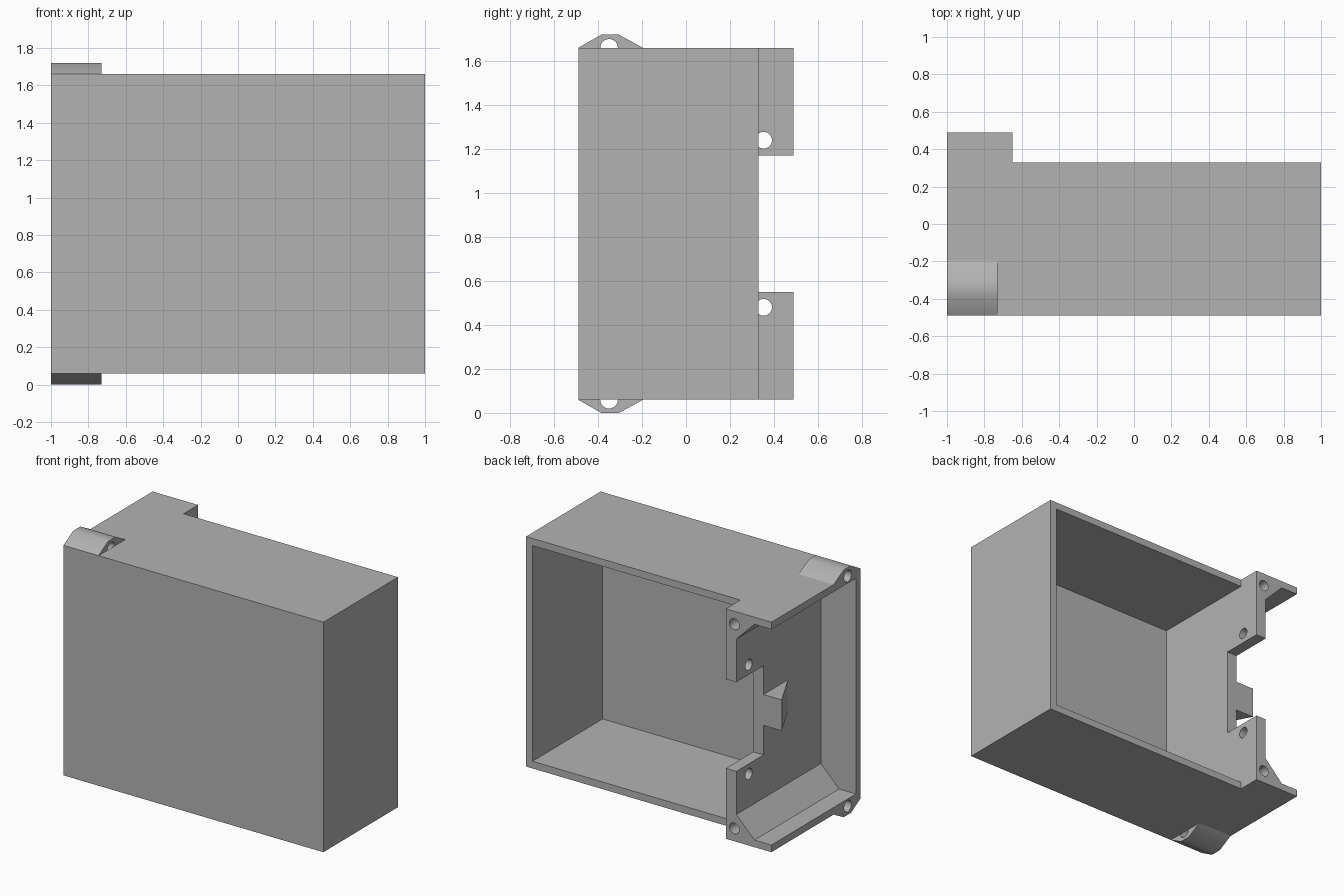
import bpy, bmesh, math

cube = bpy.data.objects.get("Cube")
if cube:
    bpy.data.objects.remove(cube, do_unlink=True)

grey = bpy.data.materials.new("plain grey")
grey.use_nodes = True
GREY = (0.45, 0.45, 0.45, 1)
grey.diffuse_color = GREY
grey.node_tree.nodes["Principled BSDF"].inputs["Base Color"].default_value = GREY

# Frame sizes
BOTTOM, TOP, HEIGHT = 0.06, 1.66, 1.72
FRONT, BACK, REAR = -0.49, 0.33, 0.49
WALL = 0.05
PART_L, PART_R = -0.73, -0.65    # partition wall faces
CHAMFER = 0.14


def prism(name, pts, axis, start, end):
    """Extrude a 2D profile along an axis; profile uses the other two axes in order."""
    def place(p, t):
        c = list(p)
        c.insert("xyz".index(axis), t)
        return c
    bm = bmesh.new()
    low = [bm.verts.new(place(p, start)) for p in pts]
    high = [bm.verts.new(place(p, end)) for p in pts]
    bm.faces.new(low)
    bm.faces.new(high)
    for i in range(len(pts)):
        j = (i + 1) % len(pts)
        bm.faces.new((low[i], low[j], high[j], high[i]))
    bmesh.ops.recalc_face_normals(bm, faces=bm.faces)
    mesh = bpy.data.meshes.new(name)
    bm.to_mesh(mesh)
    bm.free()
    mesh.materials.append(grey)
    obj = bpy.data.objects.new(name, mesh)
    bpy.context.collection.objects.link(obj)
    return obj


def box(name, x, y, z):
    pts = [(x[0], y[0]), (x[1], y[0]), (x[1], y[1]), (x[0], y[1])]
    return prism(name, pts, "z", *z)


def circle(u, v, r, n=32):
    return [(u + r * math.cos(math.tau * (i + 0.5) / n),
             v + r * math.sin(math.tau * (i + 0.5) / n)) for i in range(n)]


def cut(obj, cutter):
    mod = obj.modifiers.new("cut", 'BOOLEAN')
    mod.operation = 'DIFFERENCE'
    mod.solver = 'EXACT'
    mod.object = cutter
    select(obj)
    bpy.ops.object.modifier_apply(modifier=mod.name)
    bpy.data.objects.remove(cutter, do_unlink=True)


def select(obj):
    bpy.ops.object.select_all(action='DESELECT')
    obj.select_set(True)
    bpy.context.view_layer.objects.active = obj


def smooth(obj, degrees):
    select(obj)
    bpy.ops.object.shade_smooth_by_angle(angle=math.radians(degrees))


# Housing block with the deeper end
housing = prism("housing", [(-1, FRONT), (1, FRONT), (1, BACK), (PART_R, BACK),
                            (PART_R, REAR), (-1, REAR)], "z", BOTTOM, TOP)

# Main cavity, open at the back
floor, roof, inner = BOTTOM + WALL, TOP - WALL, FRONT + WALL
cut(housing, box("cavity_cutter", (PART_R, 1 - WALL), (inner, 0.6), (floor, roof)))

# Side bay with chamfered corners, open at the end and the back
bay = [(-1.1, floor), (PART_L - CHAMFER, floor), (PART_L, floor + CHAMFER),
       (PART_L, roof - CHAMFER), (PART_L - CHAMFER, roof), (-1.1, roof)]
cut(housing, prism("bay_cutter", bay, "y", inner, 0.6))

# Notch in the partition
cut(housing, box("notch_cutter", (-0.9, -0.6), (0.19, 0.6), (0.55, 1.17)))

# Holes, matched at top and bottom
for flip in (False, True):
    def at(z):
        return HEIGHT - z if flip else z
    cut(housing, prism("flange_hole_cutter", circle(0.353, at(0.48), 0.038), "x", -0.8, -0.6))
    cut(housing, prism("screw_hole_cutter", circle(-0.715, at(0.15), 0.038), "y", 0.1, 0.6))
    cut(housing, prism("lug_hole_cutter", circle(-0.35, at(BOTTOM), 0.04), "x", -1.1, PART_L))
smooth(housing, 20)

# Hinge lugs with a half-round channel
arch = [(-0.35 + 0.04 * math.cos(math.pi * i / 16), TOP + 0.04 * math.sin(math.pi * i / 16))
        for i in range(17)]
profile = [(FRONT, TOP)] + arch[::-1] + [(-0.195, TOP), (-0.305, HEIGHT), (-0.385, HEIGHT)]
smooth(prism("upper_lug", profile, "x", -1, PART_L), 35)
smooth(prism("lower_lug", [(y, HEIGHT - z) for y, z in profile], "x", -1, PART_L), 35)

# Wedge-shaped catch on the partition
prism("catch", [(PART_L, 0.19), (PART_L - 0.14, 0.19), (PART_L, -0.08)], "z", 0.755, 0.97)
